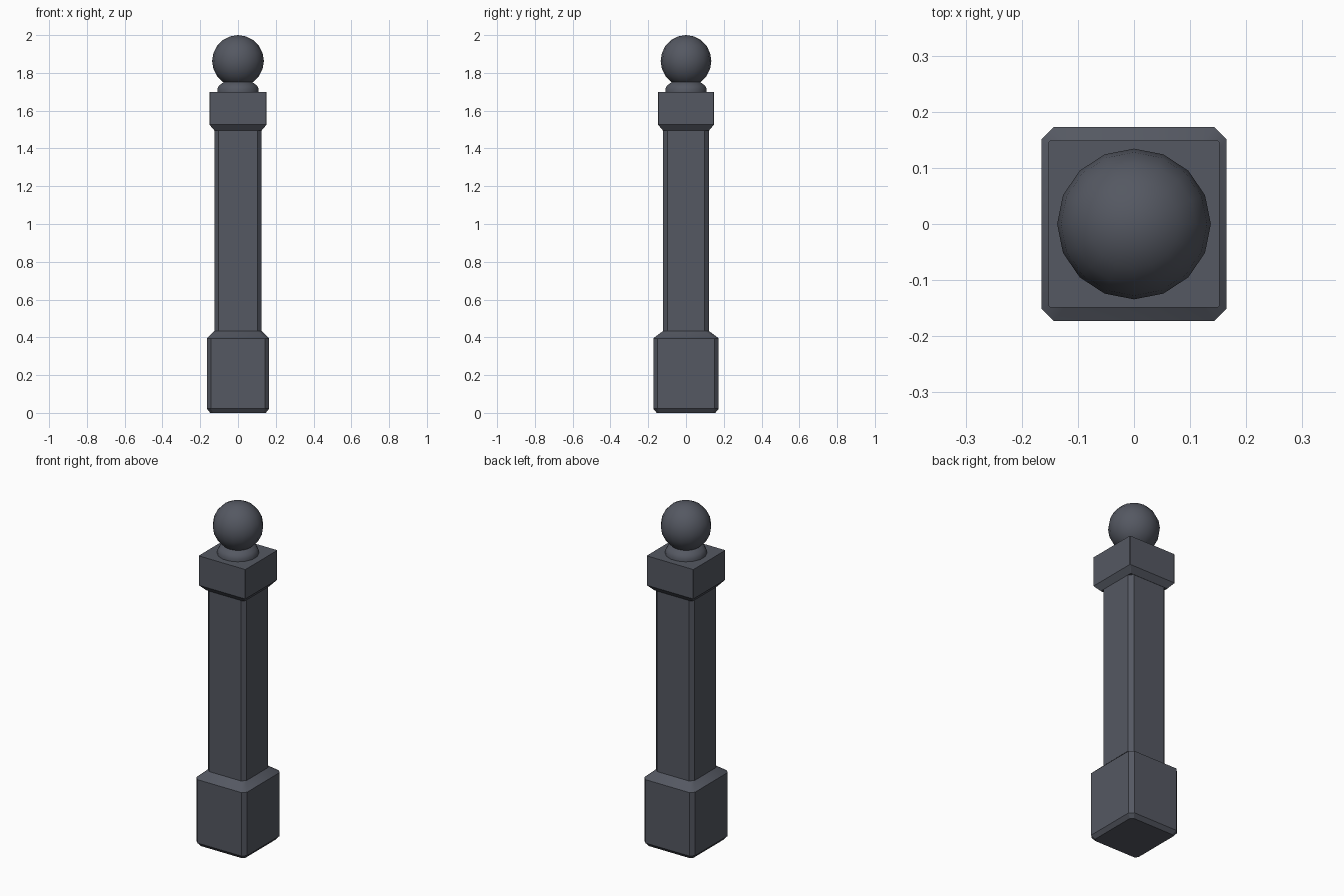
import bpy, bmesh, math

if "Cube" in bpy.data.objects:
    bpy.data.objects.remove(bpy.data.objects["Cube"])

metal = bpy.data.materials.new("dark_slate_grey")
metal.diffuse_color = (0.09, 0.098, 0.122, 1)
metal.use_nodes = True
metal.node_tree.nodes["Principled BSDF"].inputs["Base Color"].default_value = metal.diffuse_color


def finish(name, bm, angle=30):
    bmesh.ops.recalc_face_normals(bm, faces=bm.faces)
    me = bpy.data.meshes.new(name)
    bm.to_mesh(me)
    bm.free()
    me.materials.append(metal)
    ob = bpy.data.objects.new(name, me)
    bpy.context.collection.objects.link(ob)
    bpy.ops.object.select_all(action='DESELECT')
    ob.select_set(True)
    bpy.context.view_layer.objects.active = ob
    bpy.ops.object.shade_smooth_by_angle(angle=math.radians(angle))
    return ob


def loft(name, rings, angle=30):
    """Skin a list of closed rings (lists of 3D points) and cap both ends."""
    bm = bmesh.new()
    loops = [[bm.verts.new(p) for p in ring] for ring in rings]
    n = len(loops[0])
    for a, b in zip(loops, loops[1:]):
        for i in range(n):
            j = (i + 1) % n
            bm.faces.new((a[i], a[j], b[j], b[i]))
    bm.faces.new(loops[0][::-1])
    bm.faces.new(loops[-1])
    return finish(name, bm, angle)


def square(hx, hy, c, z):
    """Rectangle ring with chamfered corners."""
    return [(hx, -hy + c, z), (hx, hy - c, z), (hx - c, hy, z), (-hx + c, hy, z),
            (-hx, hy - c, z), (-hx, -hy + c, z), (-hx + c, -hy, z), (hx - c, -hy, z)]


def circle(r, z, n=16):
    return [(r * math.cos(2 * math.pi * (i + .5) / n),
             r * math.sin(2 * math.pi * (i + .5) / n), z) for i in range(n)]


# plinth with bevelled foot and sloped shoulder
loft("base_block", [square(0.147, 0.155, 0.015, 0.0), square(0.165, 0.173, 0.022, 0.022),
                    square(0.165, 0.173, 0.022, 0.395), square(0.125, 0.122, 0.022, 0.433)])
# long square shaft
loft("shaft", [square(0.125, 0.121, 0.022, 0.42), square(0.125, 0.121, 0.022, 1.51)])
# square capital with sloped underside
loft("cap_block", [square(0.125, 0.122, 0.004, 1.495), square(0.152, 0.149, 0.003, 1.527),
                   square(0.152, 0.149, 0.003, 1.70)])
# round collar under the ball
loft("collar", [circle(0.112, 1.695), circle(0.112, 1.715), circle(0.102, 1.733),
                circle(0.07, 1.757)], 50)

# ball finial
bm = bmesh.new()
bmesh.ops.create_uvsphere(bm, u_segments=16, v_segments=10, radius=0.137)
for v in bm.verts:
    v.co.y *= 0.98
    v.co.z += 1.863
finish("ball_finial", bm, 60)
